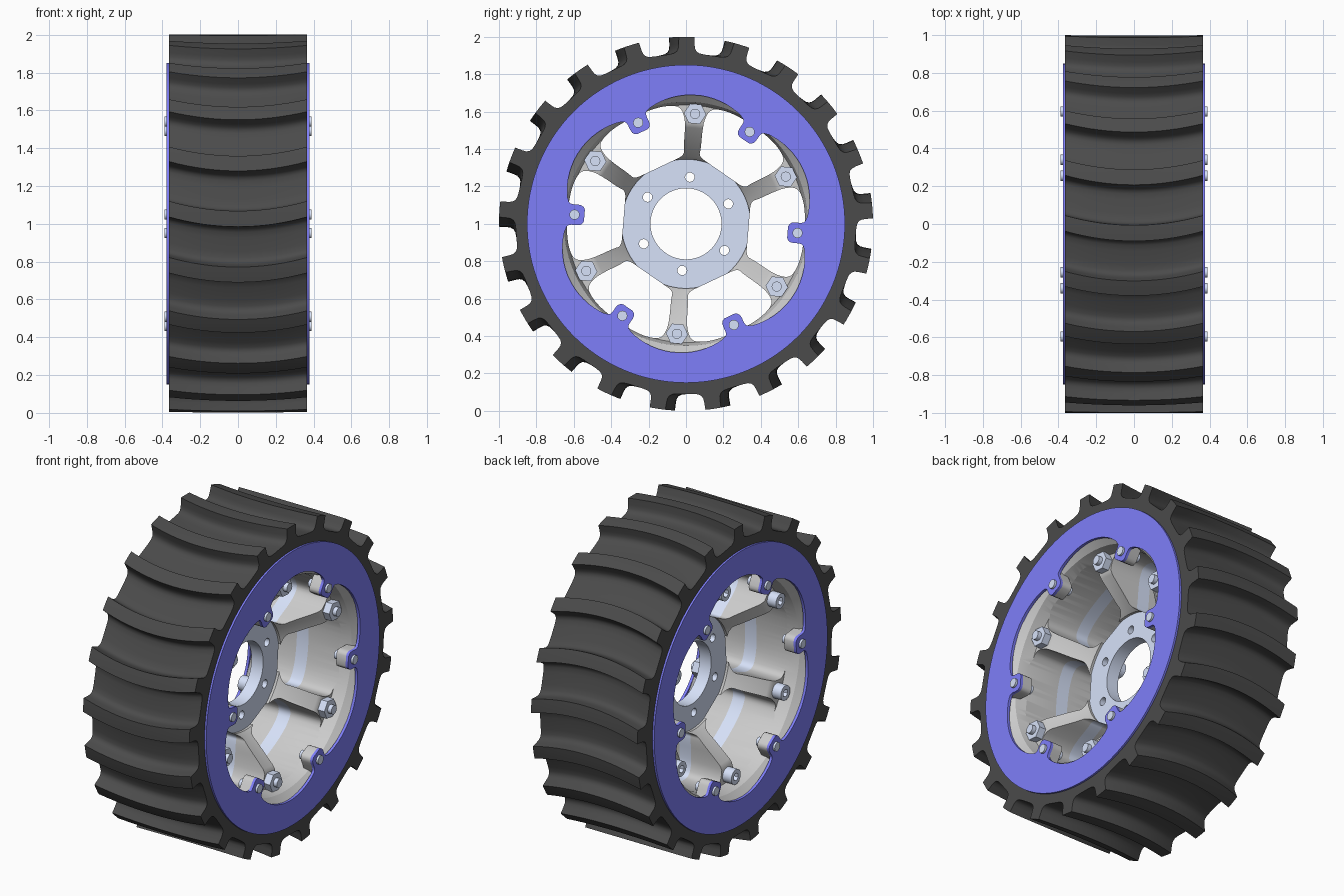
import bpy, bmesh
from math import sin, cos, tau, radians, degrees, atan2, hypot, sqrt

if "Cube" in bpy.data.objects:
    bpy.data.objects.remove(bpy.data.objects["Cube"])


def material(name, rgb):
    m = bpy.data.materials.new(name)
    m.diffuse_color = (*rgb, 1)
    m.use_nodes = True
    m.node_tree.nodes["Principled BSDF"].inputs["Base Color"].default_value = m.diffuse_color
    return m


RUBBER = material("rubber", (0.07, 0.07, 0.07))
PURPLE = material("purple", (0.21, 0.21, 0.95))
STEEL = material("pale_steel", (0.68, 0.76, 0.95))


def finish(name, me, mat=None, angle=32):
    bm = bmesh.new()
    bm.from_mesh(me)
    bmesh.ops.remove_doubles(bm, verts=bm.verts, dist=0.0001)
    bmesh.ops.recalc_face_normals(bm, faces=bm.faces)
    bm.to_mesh(me)
    bm.free()
    ob = bpy.data.objects.new(name, me)
    bpy.context.collection.objects.link(ob)
    if mat:
        me.materials.clear()
        me.materials.append(mat)
    bpy.ops.object.select_all(action='DESELECT')
    ob.select_set(True)
    bpy.context.view_layer.objects.active = ob
    bpy.ops.object.shade_smooth_by_angle(angle=radians(angle))
    return ob


def plate(name, outlines, x0, x1, mat=None):
    """Fill 2D outlines (holes allowed) and extrude them along the axle."""
    cu = bpy.data.curves.new(name, 'CURVE')
    cu.dimensions, cu.fill_mode = '2D', 'BOTH'
    cu.extrude = abs(x1 - x0) / 2
    for pts in outlines:
        s = cu.splines.new('POLY')
        s.points.add(len(pts) - 1)
        for p, (a, b) in zip(s.points, pts):
            p.co = (a, b, 0, 1)
        s.use_cyclic_u = True
    tmp = bpy.data.objects.new("tmp", cu)
    bpy.context.collection.objects.link(tmp)
    dg = bpy.context.evaluated_depsgraph_get()
    me = bpy.data.meshes.new_from_object(tmp.evaluated_get(dg))
    bpy.data.objects.remove(tmp)
    for v in me.vertices:
        a, b, c = v.co
        v.co = (c + (x0 + x1) / 2, a, b + 1)
    return finish(name, me, mat)


def torus_grid(name, loops, mat=None, angle=32):
    """Join closed cross-sections into a closed ring."""
    n, m = len(loops), len(loops[0])
    faces = [(i * m + j, (i + 1) % n * m + j, (i + 1) % n * m + (j + 1) % m, i * m + (j + 1) % m)
             for i in range(n) for j in range(m)]
    me = bpy.data.meshes.new(name)
    me.from_pydata([p for l in loops for p in l], [], faces)
    return finish(name, me, mat, angle)


def polar(x, r, a):
    return (x, r * sin(a), 1 + r * cos(a))


def circle(r, n=32, c=(0, 0), turn=0):
    return [(c[0] + r * sin(turn + tau * i / n), c[1] + r * cos(turn + tau * i / n)) for i in range(n)]


def at(r, deg):
    return (r * sin(radians(deg)), r * cos(radians(deg)))


def place(uv, deg):
    """Local (radial, tangential) points to the wheel plane."""
    return [at(hypot(u, v), deg + degrees(atan2(v, u))) for u, v in uv]


def mirror(half):
    return [(u, -v) for u, v in reversed(half)] + [p for p in half if p[1] > 0]


def soften(pts, times=3):
    for _ in range(times):
        out = []
        for (a, b), (c, d) in zip(pts, pts[1:] + pts[:1]):
            out += [(.75 * a + .25 * c, .75 * b + .25 * d), (.25 * a + .75 * c, .25 * b + .75 * d)]
        pts = out
    return pts


def scallop(d):
    """Ring edge point: arc of radius .381 centred .309 out along the spoke."""
    b = radians(30 - d)
    r = .309 * cos(b) + sqrt(.381 ** 2 - (.309 * sin(b)) ** 2)
    return (r * cos(radians(d)), r * sin(radians(d)))


SPOKES = [4.7 + 60 * k for k in range(6)]
TABS = [34.7 + 60 * k for k in range(6)]

# Tyre with 21 curved lugs
LUGS, HALF = 21, 0.365
half_lug = [(0, 1.0), (1.2, 1.0), (2.4, 1.0), (2.55, .96), (2.75, .938), (3.3, .923), (4.3, .914), (6.2, .91)]
lug = [(-a, r) for a, r in reversed(half_lug[1:])] + half_lug
loops = []
for k in range(LUGS):
    for d, r in lug:
        a = radians(.2 + 360 / LUGS * k + d)
        xs = [HALF * (i / 8 - 1) for i in range(17)]
        loop = [polar(x, r, a - 0.052 * (1 - (x / HALF) ** 2)) for x in xs]
        loops.append(loop + [polar(HALF, .82, a), polar(-HALF, .82, a)])
torus_grid("tyre", loops, RUBBER)

# Purple clamp rings with six tabs
tab_half = [(.545, 0), (.545, .03), (.551, .043), (.563, .052), (.58, .055), (.61, .055)]
edge_half = tab_half + [(.625, .058), (.634, .066), (.638, .078)] + \
    [scallop(d) for d in (8, 10, 13, 16, 19, 22, 25, 28)]
inner = [p for d in TABS for p in place(mirror(edge_half), d)]
boss = mirror(tab_half + [(.67, .055)])
for side, s in (("right", 1), ("left", -1)):
    plate(f"{side}_clamp_ring", [circle(.85, 128), inner], s * .36, s * .377, PURPLE)
    plate(f"{side}_tab_bosses", [place(boss, d) for d in TABS], s * .295, s * .36)
    plate(f"{side}_tab_screws", [circle(.027, 20, at(.598, d)) for d in TABS], s * .26, s * .39, STEEL)

# Pockets between the spokes
pocket = soften(mirror([(.335, 0), (.335, .07), (.335, .148), (.375, .163), (.458, .211), (.52, .238),
                        (.58, .24), (.612, .185), (.63, .11), (.637, 0)]))
pockets = [place(pocket, d) for d in TABS]
cutter = plate("pocket_cutter", pockets, -.5, .5)
cutter.hide_render = True

# Moulded spoke halves: turned profile with the pockets cut out
profile = [(.04, .345), (.055, .345), (.075, .36), (.235, .515), (.25, .54), (.25, .635), (.325, .652),
           (.362, .69), (.362, .82), (0, .82), (0, .672), (.04, .672)]
for side, s in (("right", 1), ("left", -1)):
    hub = torus_grid(f"{side}_spoke_moulding",
                     [[polar(s * x, r, tau * i / 120) for x, r in profile] for i in range(120)])
    mod = hub.modifiers.new("pockets", 'BOOLEAN')
    mod.operation, mod.solver, mod.object = 'DIFFERENCE', 'EXACT', cutter
    bpy.ops.object.modifier_apply(modifier=mod.name)
    bpy.ops.object.shade_smooth_by_angle(angle=radians(32))
bpy.data.objects.remove(cutter)

# Centre plate with axle hole and mounting holes
plate("hub_plate", [circle(.67, 96), circle(.19, 64)] + pockets +
      [circle(.025, 20, at(.25, d)) for d in SPOKES], -.04, .04, STEEL)

# Spoke bolts: nuts on the right, socket heads on the left
centres = [(at(.59, d), radians(d)) for d in SPOKES]
plate("spoke_nuts", [circle(.06, 6, c, t + tau / 12) for c, t in centres], .25, .295, STEEL)
plate("spoke_bolt_shanks", [circle(.027, 20, c) for c, t in centres], -.275, .32, STEEL)
plate("spoke_bolt_heads", [o for c, t in centres for o in (circle(.046, 28, c), circle(.024, 6, c, t))],
      -.25, -.31, STEEL)
